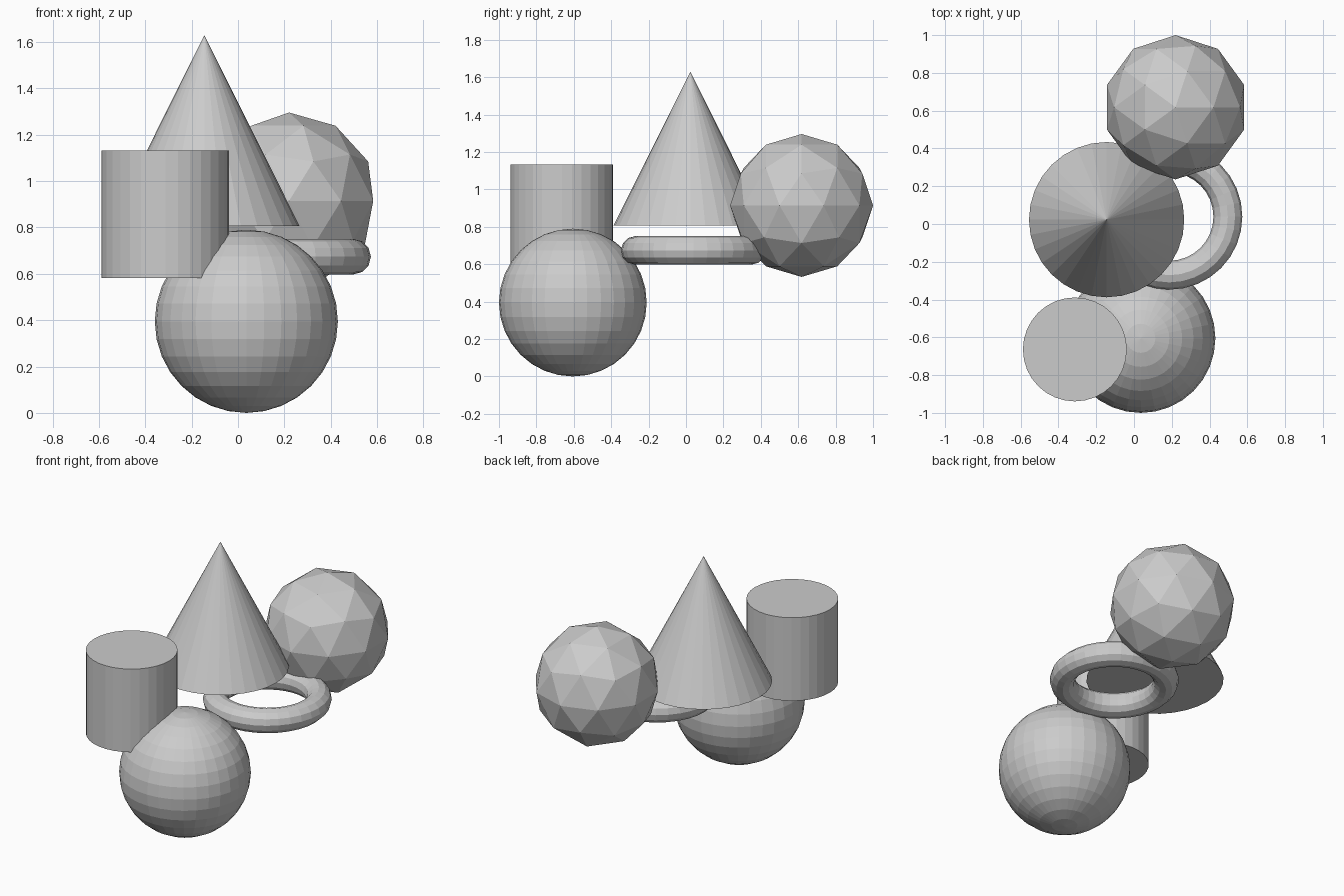
import bpy

if "Cube" in bpy.data.objects:
    bpy.data.objects.remove(bpy.data.objects["Cube"])

ops = bpy.ops.mesh


def name_part(name):
    bpy.context.object.name = name


# Ball resting on the floor at the front
ops.primitive_uv_sphere_add(segments=32, ring_count=16, radius=0.395,
                            location=(0.036, -0.605, 0.395))
name_part("ball")

# Cylinder cutting into the upper left of the ball
ops.primitive_cylinder_add(vertices=32, radius=0.275, depth=0.55,
                           location=(-0.313, -0.664, 0.857))
name_part("cylinder")

# Cone floating in the middle, base at z = 0.806
ops.primitive_cone_add(vertices=32, radius1=0.411, radius2=0, depth=0.823,
                       location=(-0.145, 0.023, 1.2175))
name_part("cone")

# Flat-lying ring under the cone
ops.primitive_torus_add(major_segments=32, minor_segments=12,
                        major_radius=0.31, minor_radius=0.0765,
                        location=(0.187, 0.039, 0.674))
name_part("ring")

# Faceted ball at the back
ops.primitive_ico_sphere_add(subdivisions=2, radius=0.382,
                             location=(0.22, 0.618, 0.914))
name_part("faceted_ball")
